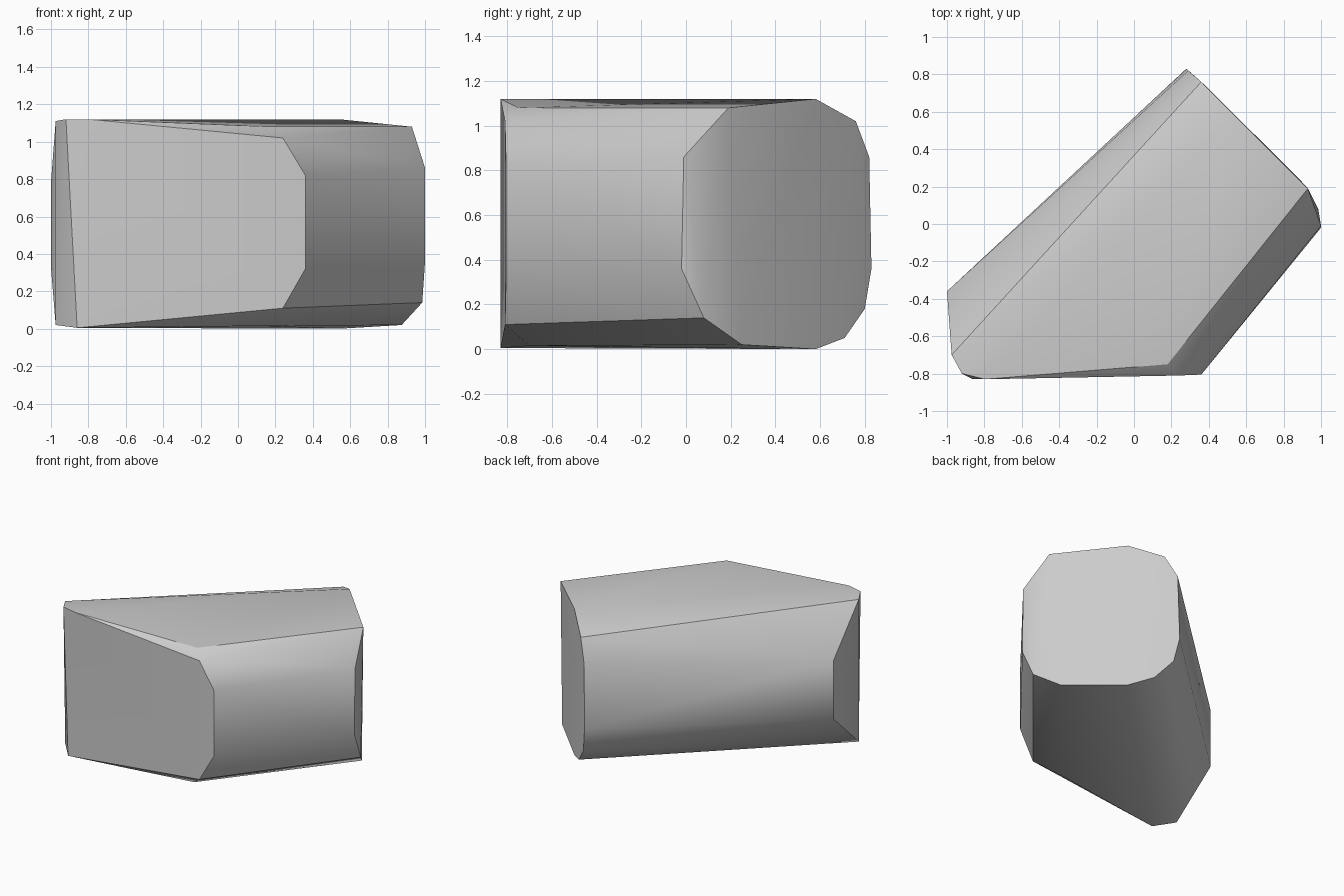
import bpy, bmesh, math

default_cube = bpy.data.objects.get("Cube")
if default_cube:
    bpy.data.objects.remove(default_cube, do_unlink=True)


def flat_material(name, colour):
    material = bpy.data.materials.new(name)
    material.use_nodes = True
    material.diffuse_color = colour
    shader = next(n for n in material.node_tree.nodes if n.type == "BSDF_PRINCIPLED")
    shader.inputs["Base Color"].default_value = colour
    return material


def solid_between(name, sections, material):
    """Stretch a convex skin over several outline sections."""
    mesh = bpy.data.meshes.new(name)
    bm = bmesh.new()
    for section in sections:
        for point in section:
            bm.verts.new(point)
    hull = bmesh.ops.convex_hull(bm, input=bm.verts[:])
    spare = set(hull["geom_interior"]) | set(hull["geom_unused"])
    spare_verts = [v for v in spare if isinstance(v, bmesh.types.BMVert)]
    bmesh.ops.delete(bm, geom=spare_verts, context="VERTS")
    # Merge the almost coplanar triangles into clean flat faces
    bmesh.ops.dissolve_limit(bm, angle_limit=math.radians(1),
                             verts=bm.verts[:], edges=bm.edges[:])
    bmesh.ops.recalc_face_normals(bm, faces=bm.faces[:])
    bm.to_mesh(mesh)
    bm.free()
    mesh.materials.append(material)
    body = bpy.data.objects.new(name, mesh)
    bpy.context.collection.objects.link(body)
    bpy.ops.object.select_all(action="DESELECT")
    body.select_set(True)
    bpy.context.view_layer.objects.active = body
    bpy.ops.object.shade_smooth_by_angle(angle=math.radians(30))
    return body


# Rounded outline of the slanted end cap, clockwise from its upper corner
end_cap = [
    (1, -.01, .86), (.93, .19, 1.08), (.54, .58, 1.12), (.36, .76, 1.02),
    (.29, .82, .86), (.28, .83, .36), (.31, .8, .18), (.41, .71, .05),
    (.54, .58, 0), (.875, .25, .02), (.985, .08, .14), (1, -.02, .36),
]

# Front face with its chamfered corners
front_face = [
    (-.92, -.8, 1.12), (-.8, -.83, 1.12), (.18, -.75, 1.08),
    (.24, -.81, 1.02), (.36, -.805, .82), (.36, -.805, .32),
    (.24, -.81, .11), (.12, -.7, .015), (-.86, -.83, .005),
]

# Narrow slanted face closing the left-hand end of the picture plane
narrow_end = [
    (-.975, -.7, 1.11), (-1, -.36, .78), (-1, -.36, .33), (-.975, -.7, .02),
]

grey = flat_material("plain grey", (.6, .6, .6, 1))
solid_between("faceted_block", [end_cap, front_face, narrow_end], grey)
